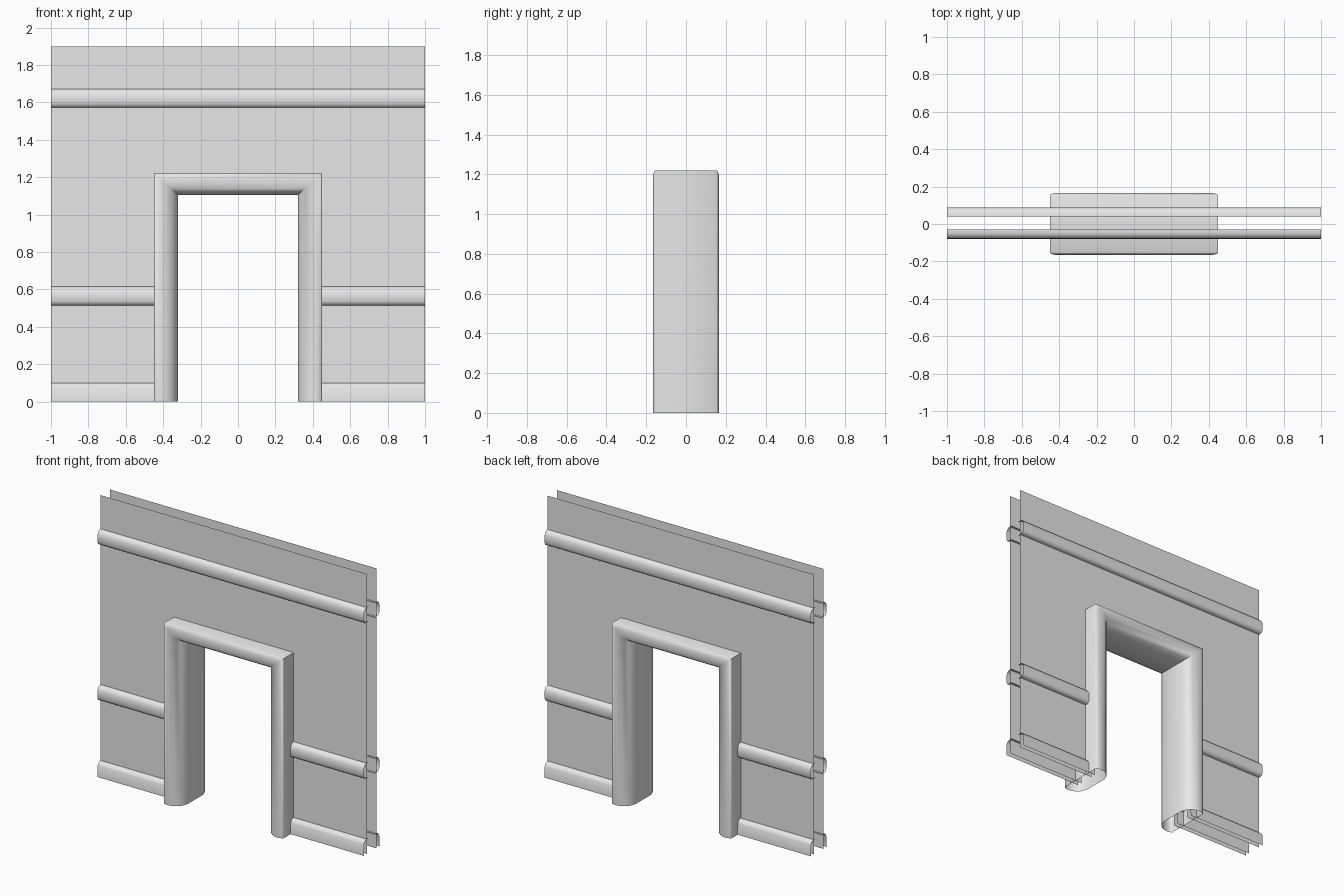
import bpy
import bmesh
from math import radians

cube = bpy.data.objects.get("Cube")
if cube:
    bpy.data.objects.remove(cube, do_unlink=True)

# Single plain grey finish
grey = bpy.data.materials.new("plain_grey")
grey.use_nodes = True
grey.diffuse_color = (0.8, 0.8, 0.8, 1)
grey.node_tree.nodes["Principled BSDF"].inputs["Base Color"].default_value = (0.8, 0.8, 0.8, 1)


def finish(bm, name, angle):
    mesh = bpy.data.meshes.new(name)
    bm.to_mesh(mesh)
    bm.free()
    mesh.materials.append(grey)
    obj = bpy.data.objects.new(name, mesh)
    bpy.context.collection.objects.link(obj)
    bpy.ops.object.select_all(action="DESELECT")
    obj.select_set(True)
    bpy.context.view_layer.objects.active = obj
    bpy.ops.object.shade_smooth_by_angle(angle=radians(angle))
    return obj


def loft(bm, sections, closed=False):
    """Bridge matching rows of points with quads."""
    rows = [[bm.verts.new(p) for p in s] for s in sections]
    n = len(rows[0])
    for a, b in zip(rows, rows[1:]):
        for i in range(n if closed else n - 1):
            j = (i + 1) % n
            bm.faces.new((a[i], a[j], b[j], b[i]))
    bmesh.ops.recalc_face_normals(bm, faces=bm.faces)


def face_side(bm, side):
    """Turn an open sheet so that it faces front (-1) or back (+1)."""
    bm.normal_update()
    if sum(f.normal.y * f.calc_area() for f in bm.faces) * side < 0:
        bmesh.ops.reverse_faces(bm, faces=bm.faces)


WIDTH, TOP = 1.0, 1.90
OPEN_X, OPEN_Z = 0.40, 1.17      # wall edge hidden inside the frame
SHEETS = {"front": (-1, -0.045), "back": (1, 0.055)}

# Moulding sections: (distance out of the wall, height)
CROWN = [(-0.015, 0.1), (0.005, 0.1), (0.022, 0.093), (0.032, 0.075)]
RAIL = CROWN + [(0.034, 0.05), (0.033, 0.022), (0.026, 0.006), (0.012, 0), (-0.015, 0)]
BASE = CROWN + [(0.034, 0)]


def moulding(name, section, x0, x1, z, side, y):
    bm = bmesh.new()
    loft(bm, [[(x, y + side * d, z + h) for d, h in section] for x in (x0, x1)])
    face_side(bm, side)
    finish(bm, name, 50)


for label, (side, y) in SHEETS.items():
    # Thin wall sheet around the doorway
    bm = bmesh.new()
    xs, zs = (-WIDTH, -OPEN_X, OPEN_X, WIDTH), (0, OPEN_Z, TOP)
    grid = [[bm.verts.new((x, y, z)) for x in xs] for z in zs]
    for r in range(2):
        for c in range(3):
            if (r, c) != (0, 1):
                bm.faces.new((grid[r][c], grid[r][c + 1], grid[r + 1][c + 1], grid[r + 1][c]))
    bmesh.ops.recalc_face_normals(bm, faces=bm.faces)
    face_side(bm, side)
    finish(bm, label + "_wall", 30)

    # Mouldings
    moulding(label + "_upper_rail", RAIL, -WIDTH, WIDTH, 1.572, side, y)
    for hand, x0, x1 in (("right", -WIDTH, -OPEN_X), ("left", OPEN_X, WIDTH)):
        moulding(f"{label}_{hand}_middle_rail", RAIL, x0, x1, 0.515, side, y)
        moulding(f"{label}_{hand}_skirting", BASE, x0, x1, 0, side, y)

# Door frame: (distance in from the outer face, half depth), mitred at the corners
half = [(0, 0.152), (0.006, 0.160), (0.03, 0.166), (0.06, 0.164),
        (0.09, 0.15), (0.113, 0.128), (0.13, 0.085)]
section = half + [(u, -d) for u, d in reversed(half)]
LINTEL = 0.115 / 0.13
bm = bmesh.new()
loft(bm, [[(sx * (0.45 - u), d, up * (1.22 - u * LINTEL)) for u, d in section]
          for sx, up in ((-1, 0), (-1, 1), (1, 1), (1, 0))], closed=True)
if bm.calc_volume(signed=True) < 0:
    bmesh.ops.reverse_faces(bm, faces=bm.faces)
finish(bm, "door_frame", 60)
